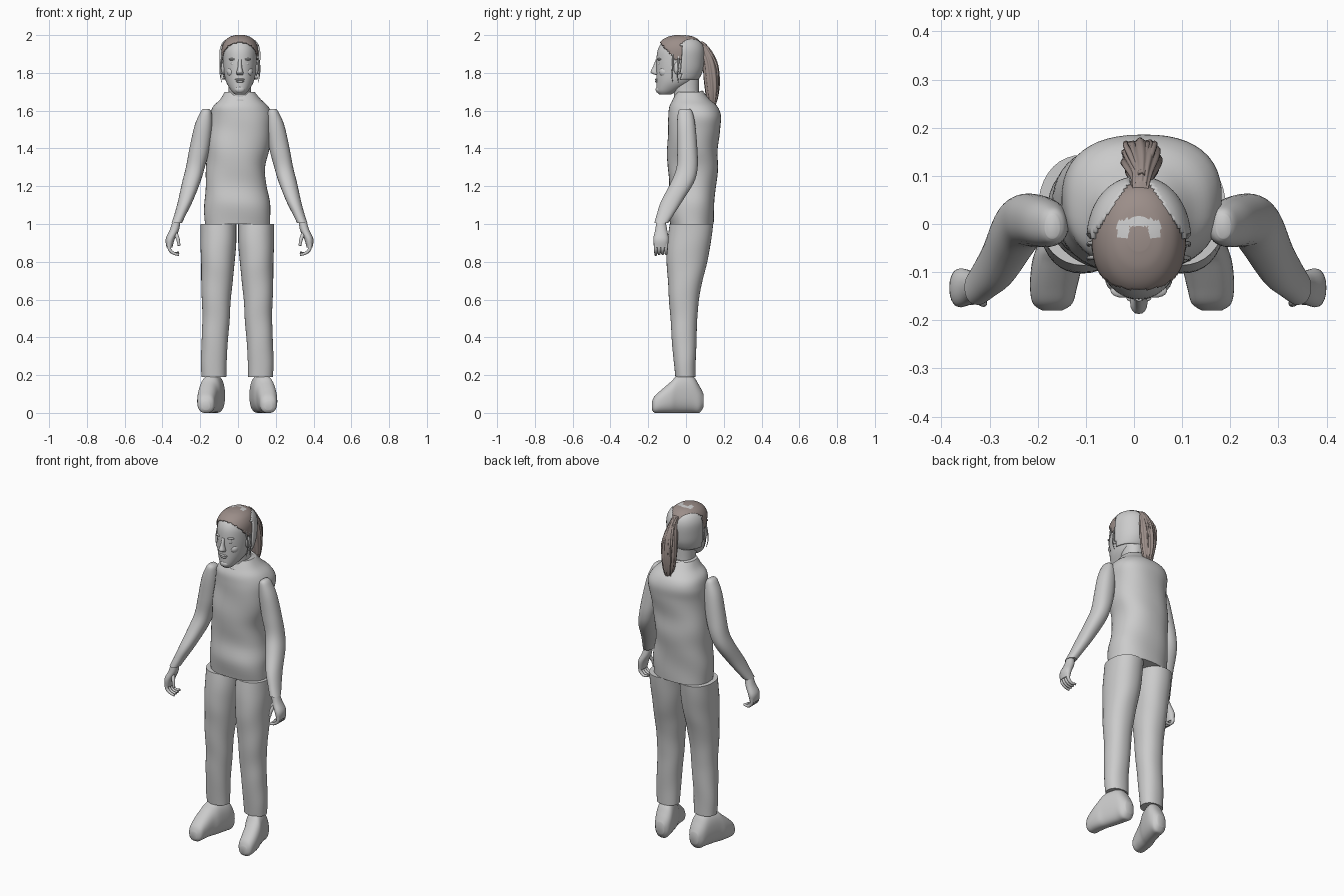
import bpy, bmesh, math
from mathutils import Vector

cube = bpy.data.objects.get("Cube")
if cube:
    bpy.data.objects.remove(cube, do_unlink=True)


def material(name, color):
    m = bpy.data.materials.new(name)
    m.use_nodes = True
    m.diffuse_color = (*color, 1)
    m.node_tree.nodes["Principled BSDF"].inputs["Base Color"].default_value = (*color, 1)
    return m


GREY = material("pale grey", (0.6, 0.6, 0.6))
BROWN = material("brown hair", (0.33, 0.27, 0.25))


def spline(rings, steps):
    """Catmull-Rom interpolation through rows of numbers."""
    rows = [Vector(r) for r in rings]
    out = []
    for i in range(len(rows) - 1):
        a, b, c = rows[max(i - 1, 0)], rows[i], rows[i + 1]
        d = rows[min(i + 2, len(rows) - 1)]
        for k in range(steps):
            t = k / steps
            out.append(b + (c - a) * (t / 2) + (a * 2 - b * 5 + c * 4 - d) * (t * t / 2)
                       + (b * 3 - a - c * 3 + d) * (t ** 3 / 2))
    return out + [rows[-1]]


def finish(name, bm, mats, angle=50):
    bmesh.ops.recalc_face_normals(bm, faces=bm.faces)
    mesh = bpy.data.meshes.new(name)
    bm.to_mesh(mesh)
    bm.free()
    for m in mats:
        mesh.materials.append(m)
    mesh.shade_smooth()
    mesh.set_sharp_from_angle(angle=math.radians(angle))
    ob = bpy.data.objects.new(name, mesh)
    bpy.context.scene.collection.objects.link(ob)
    return ob


def loft(name, rings, mat=GREY, axis="z", sides=36, steps=5, power=2.2,
         mirror=None, ridge=(0, 0, 0), keep=None, paint=None):
    """Skin rings given as (position, a low, a high, b low, b high)."""
    bm = bmesh.new()
    loops = []
    for t, a0, a1, b0, b1 in spline(rings, steps):
        loop = []
        for j in range(sides):
            ang = math.tau * j / sides
            c, s = math.cos(ang), math.sin(ang)
            r = 1 + ridge[0] * math.sin(ridge[1] * ang + ridge[2] * t)
            a = (a0 + a1) / 2 + r * (a1 - a0) / 2 * math.copysign(abs(c) ** (2 / power), c)
            b = (b0 + b1) / 2 + r * (b1 - b0) / 2 * math.copysign(abs(s) ** (2 / power), s)
            x, y, z = (a, b, t) if axis == "z" else (a, t, b)
            if mirror is not None:
                x = 2 * mirror - x
            loop.append(bm.verts.new((x, y, max(z, 0))))
        loops.append(loop)
    for lo, hi in zip(loops, loops[1:]):
        for j in range(sides):
            k = (j + 1) % sides
            bm.faces.new((lo[j], lo[k], hi[k], hi[j]))
    bm.faces.new(loops[0])
    bm.faces.new(loops[-1])
    if keep:
        gone = [f for f in bm.faces if not keep(*f.calc_center_median())]
        bmesh.ops.delete(bm, geom=gone, context="FACES")
    if paint:
        for f in bm.faces:
            f.material_index = paint(*f.calc_center_median())
    return finish(name, bm, [mat, GREY] if paint else [mat])


def blob(name, center, radii, mat=GREY):
    bm = bmesh.new()
    bmesh.ops.create_uvsphere(bm, u_segments=20, v_segments=12, radius=1)
    for v in bm.verts:
        v.co = Vector([p * r + c for p, r, c in zip(v.co, radii, center)])
    return finish(name, bm, [mat])


def tube(name, points, radius, mat=GREY, mirror=None, tip=0.6, sides=10):
    """Round tapering tube swept along a smooth path."""
    path = spline(points, 4)
    bm = bmesh.new()
    loops = []
    for i, p in enumerate(path):
        ahead = path[min(i + 1, len(path) - 1)] - path[max(i - 1, 0)]
        turn = ahead.to_track_quat("Z", "Y")
        r = radius * (1 + (tip - 1) * i / (len(path) - 1))
        loop = []
        for j in range(sides):
            ang = math.tau * j / sides
            co = p + turn @ Vector((r * math.cos(ang), r * math.sin(ang), 0))
            if mirror is not None:
                co.x = 2 * mirror - co.x
            loop.append(bm.verts.new(co))
        loops.append(loop)
    for lo, hi in zip(loops, loops[1:]):
        # Line up neighbouring rings so the tube never twists
        shift = min(range(sides), key=lambda k: (hi[k].co - lo[0].co).length)
        hi[:] = hi[shift:] + hi[:shift]
        for j in range(sides):
            k = (j + 1) % sides
            bm.faces.new((lo[j], lo[k], hi[k], hi[j]))
    bm.faces.new(loops[0])
    bm.faces.new(loops[-1])
    return finish(name, bm, [mat])


# Shirt body with soft folds
loft("shirt", [
    (1.0, -.175, .17, -.085, .145), (1.1, -.178, .172, -.1, .15),
    (1.2, -.172, .15, -.09, .158), (1.3, -.168, .145, -.096, .17),
    (1.4, -.162, .165, -.1, .168), (1.5, -.15, .178, -.095, .18),
    (1.57, -.148, .182, -.092, .187), (1.62, -.135, .16, -.088, .168),
    (1.66, -.095, .12, -.07, .125), (1.7, -.07, .088, -.05, .09)],
    sides=48, power=2.35, ridge=(.012, 3, 28))

# Neck, collar and head
loft("neck", [(1.64, -.055, .075, -.06, .075), (1.7, -.05, .068, -.065, .068),
              (1.79, -.05, .07, -.08, .07)])
turns = [i * math.tau / 24 for i in range(25)]
tube("collar", [(.01 + .076 * math.cos(a), .01 + .075 * math.sin(a), 1.675 + .022 * math.sin(a))
                for a in turns], .009, tip=1)

HEAD = [(1.685, -.015, .035, -.14, -.08), (1.705, -.035, .055, -.155, -.04),
        (1.75, -.062, .082, -.157, .04), (1.8, -.074, .094, -.157, .072),
        (1.86, -.079, .099, -.157, .083), (1.92, -.078, .098, -.15, .084),
        (1.96, -.062, .082, -.127, .068), (1.983, -.035, .055, -.09, .035),
        (1.992, -.005, .025, -.05, -.01)]
loft("head", HEAD, sides=48, power=2.1)

# Face details, mirrored about the middle of the head
MID = .01
loft("nose", [(1.79, MID - .016, MID + .016, -.165, -.14), (1.803, MID - .018, MID + .018, -.187, -.14),
              (1.83, MID - .011, MID + .011, -.176, -.14), (1.87, MID - .009, MID + .009, -.16, -.14)],
     sides=16)
blob("upper_lip", (MID, -.154, 1.765), (.026, .01, .006))
blob("lower_lip", (MID, -.153, 1.755), (.022, .011, .007))
blob("chin", (MID, -.142, 1.712), (.028, .019, .02))
for side, s in (("right", -1), ("left", 1)):
    blob(side + "_eye", (MID + s * .034, -.137, 1.848), (.015, .012, .008))
    blob(side + "_brow", (MID + s * .034, -.138, 1.872), (.025, .015, .007))
    blob(side + "_cheek", (MID + s * .045, -.112, 1.805), (.025, .03, .028))
    blob(side + "_ear", (MID + s * .087, -.045, 1.825), (.012, .02, .034))
    for n in range(2):
        y = -.07 + n * .03
        tube(f"{side}_loose_strand_{n + 1}", [
            (MID + s * .09, y, 1.9), (MID + s * .104, y, 1.84),
            (MID + s * .104, y - .005, 1.79), (MID + s * .096, y, 1.75)], .005, tip=.3)


# Hair: brown cap over the crown, grey sides and back
def padded(px, py, dz):
    return [(z + dz, a - px, b + px, c - py, d + py) for z, a, b, c, d in HEAD]


def cap_area(x, y, z):
    return z > (1.87 + max(0, -.06 - y) * 1.2 if y < -.01 else 1.9)


def crown_patch(x, y, z):
    dx = abs(x - MID)
    arch = dx < .045 and -.03 < y < .018 - dx * .3
    return int(z > 1.95 and arch and not (dx < .02 and y < -.005))


def back_area(x, y, z):
    return y > -.025 and z > 1.765 and (abs(x - MID) > .08 - .68 * y or z < 1.92)


cap = loft("hair_cap", padded(.008, .006, .008), BROWN, sides=72, steps=8, power=2.1,
           keep=cap_area, paint=crown_patch)
back = loft("hair_back", padded(.019, .014, .003), sides=72, steps=8, power=2.1, keep=back_area)
for ob, thick in ((cap, .006), (back, .01)):
    mod = ob.modifiers.new("thickness", "SOLIDIFY")
    mod.thickness = thick
    mod.offset = -1

# Ponytail with ridged locks and loose ends
loft("ponytail", [
    (1.965, -.005, .03, .05, .09), (1.93, -.006, .038, .07, .125),
    (1.86, -.022, .053, .088, .163), (1.77, -.026, .057, .095, .177),
    (1.69, -.018, .052, .105, .172), (1.64, -.002, .04, .115, .16),
    (1.605, .012, .024, .13, .145)], BROWN, sides=64, power=2, ridge=(.07, 11, 12))
for n in range(5):
    x = -.015 + n * .014
    tube(f"ponytail_lock_{n + 1}", [(.015, .1, 1.95), (x, .158, 1.85), (x, .168, 1.75),
                                    (.015 + (x - .015) * .6, .15, 1.63 + n % 2 * .015)],
         .008, BROWN, tip=.3)

# Limbs are shaped for the right side, then mirrored to the left
for side, arm_mid, leg_mid in (("right", None, None), ("left", .008, -.004)):
    loft(side + "_sleeve", [
        (1.61, -.185, -.155, -.03, .02), (1.59, -.2, -.14, -.042, .035),
        (1.52, -.23, -.136, -.048, .05), (1.4, -.257, -.15, -.047, .06),
        (1.3, -.276, -.176, -.05, .062), (1.22, -.296, -.2, -.08, .042),
        (1.12, -.318, -.24, -.132, -.02), (1.05, -.337, -.275, -.155, -.065),
        (1.005, -.352, -.297, -.168, -.095)], mirror=arm_mid)
    loft(side + "_palm", [
        (1.02, -.345, -.305, -.155, -.11), (.97, -.361, -.312, -.163, -.1),
        (.92, -.383, -.335, -.173, -.092), (.875, -.378, -.348, -.168, -.098)],
        sides=20, mirror=arm_mid)
    for n, finger in enumerate(("index", "middle", "ring", "little")):
        y = -.16 + n * .018
        tube(f"{side}_{finger}_finger", [(-.366, y, .9), (-.362, y, .865),
                                         (-.34, y, .845), (-.312, y, .837 + n * .004)],
             .011, mirror=arm_mid)
    tube(side + "_thumb", [(-.335, -.14, .96), (-.318, -.16, .92), (-.312, -.165, .885)],
         .012, mirror=arm_mid)

    # Trouser leg and shoe
    loft(side + "_trouser_leg", [
        (1.0, -.2, -.008, -.085, .143), (.9, -.198, -.01, -.1, .132),
        (.8, -.196, -.017, -.102, .112), (.7, -.194, -.028, -.096, .088),
        (.6, -.192, -.038, -.09, .068), (.5, -.188, -.044, -.082, .06),
        (.4, -.192, -.052, -.076, .056), (.28, -.196, -.06, -.066, .052),
        (.19, -.193, -.062, -.056, .05)], mirror=leg_mid, ridge=(.008, 2, 30))
    loft(side + "_shoe", [
        (-.18, -.19, -.15, .015, .06), (-.165, -.21, -.128, 0, .09),
        (-.13, -.216, -.118, 0, .122), (-.08, -.212, -.105, 0, .165),
        (-.04, -.2, -.088, 0, .2), (.03, -.18, -.07, 0, .2),
        (.07, -.165, -.072, 0, .145), (.093, -.145, -.09, .03, .1)],
        axis="y", power=2.4, mirror=leg_mid)
